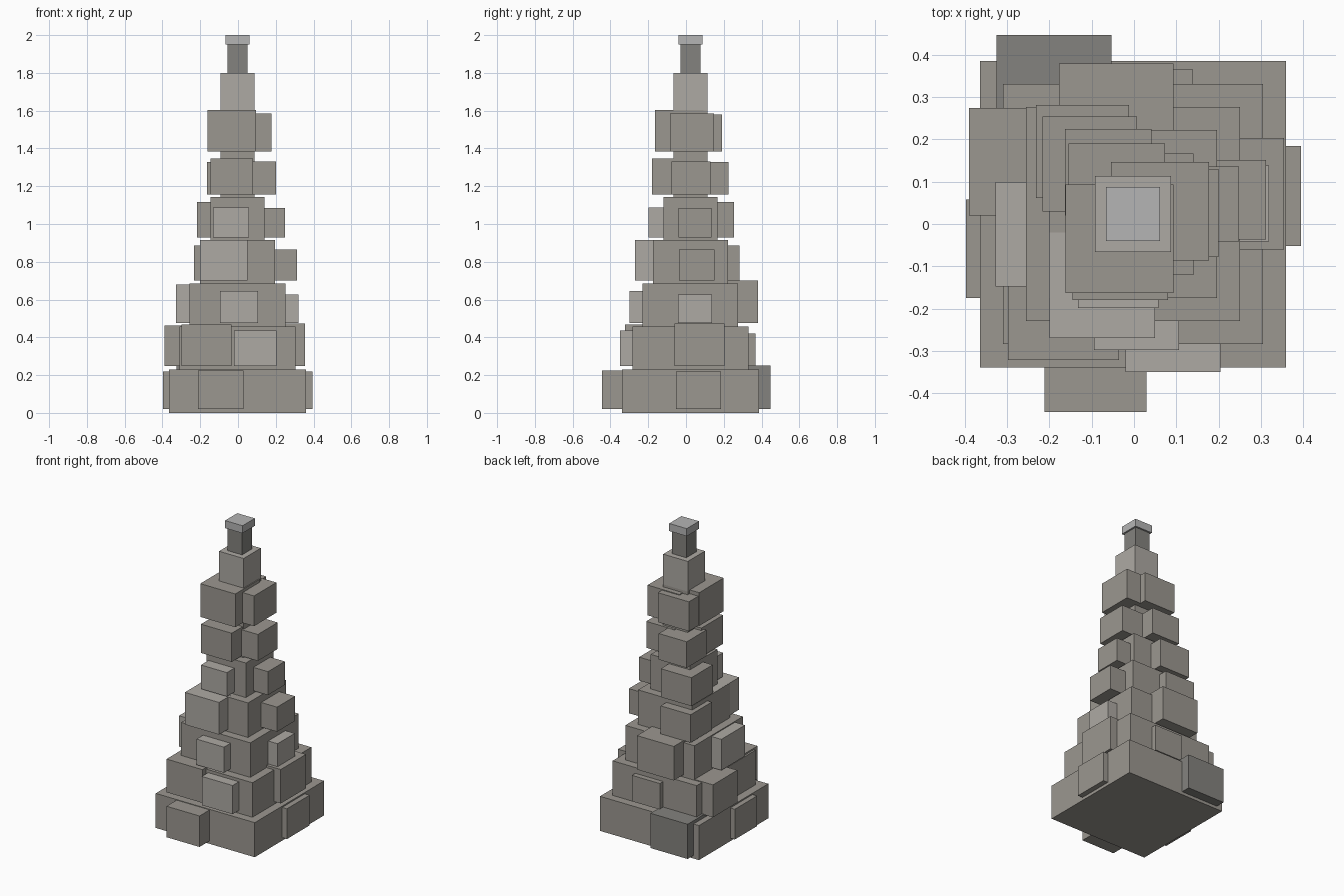
import bpy

# Stone tones
def tone(name, rgb):
    m = bpy.data.materials.new(name)
    m.diffuse_color = (*rgb, 1)
    return m

STONE = tone("stone", (0.33, 0.31, 0.28))
LIGHT = tone("light_stone", (0.42, 0.40, 0.37))
DARK = tone("dark_stone", (0.23, 0.225, 0.21))
CAP = tone("cap_stone", (0.46, 0.46, 0.46))


def box(name, x0, x1, y0, y1, z0, z1, mat=STONE):
    bpy.ops.mesh.primitive_cube_add(
        size=1, location=((x0 + x1) / 2, (y0 + y1) / 2, (z0 + z1) / 2))
    ob = bpy.context.object
    ob.name = name
    ob.scale = (x1 - x0, y1 - y0, z1 - z0)
    bpy.ops.object.transform_apply(location=False, rotation=False, scale=True)
    ob.data.materials.append(mat)


# Stepped core: each tier shrinks evenly towards the top
CX, CY, STEP = -0.0025, 0.0235, 0.2286


def core(name, half, z0, z1, mat=STONE):
    box(name, CX - half, CX + half, CY - half, CY + half, z0, z1, mat)


for i in range(5):
    core(f"core_tier_{i}", 0.3625 - 0.0547 * i, i * STEP, (i + 1) * STEP)
core("upper_column", 0.09, 5 * STEP, 1.6)
core("neck_block", 0.09, 1.6, 1.8, LIGHT)
core("chimney_shaft", 0.053, 1.8, 1.95, DARK)
core("chimney_cap", 0.064, 1.95, 2.0, CAP)

# Protruding stones: tier, side, min x, min y, width, height, tone
stones = [
    (0, "front", -0.212, -0.445, 0.242, 0.205, STONE),
    (0, "right", 0.158, -0.052, 0.237, 0.20, STONE),
    (0, "back", -0.325, 0.175, 0.272, 0.23, DARK),
    (0, "left", -0.398, -0.175, 0.233, 0.20, STONE),
    (1, "front_left", -0.298, -0.322, 0.263, 0.22, STONE),
    (1, "front_right", -0.02, -0.35, 0.225, 0.19, LIGHT),
    (1, "right", 0.091, -0.06, 0.264, 0.225, STONE),
    (1, "back", -0.065, 0.163, 0.204, 0.172, STONE),
    (1, "left", -0.39, 0.02, 0.255, 0.215, STONE),
    (2, "front", -0.095, -0.298, 0.201, 0.17, LIGHT),
    (2, "right", 0.139, -0.042, 0.18, 0.152, LIGHT),
    (2, "back", -0.177, 0.11, 0.27, 0.225, STONE),
    (2, "left", -0.328, -0.148, 0.247, 0.205, LIGHT),
    (3, "front", -0.20, -0.27, 0.25, 0.213, LIGHT),
    (3, "right", 0.123, -0.037, 0.189, 0.163, STONE),
    (3, "back_left", -0.232, 0.062, 0.22, 0.185, STONE),
    (4, "front", -0.132, -0.199, 0.19, 0.158, LIGHT),
    (4, "right", 0.071, -0.041, 0.177, 0.155, STONE),
    (4, "back_left", -0.217, 0.03, 0.224, 0.188, STONE),
    (5, "front", -0.145, -0.18, 0.225, 0.19, STONE),
    (5, "right", -0.008, -0.078, 0.208, 0.175, STONE),
    (5, "back_left", -0.163, 0.02, 0.205, 0.173, STONE),
    (6, "front", -0.162, -0.163, 0.256, 0.22, STONE),
    (6, "right", -0.055, -0.086, 0.233, 0.2, STONE),
    (6, "back", -0.155, -0.037, 0.228, 0.195, STONE),
]
for tier, side, x, y, w, h, mat in stones:
    z = tier * 0.2273 + 0.02
    box(f"stone_{tier}_{side}", x, x + w, y, y + w, z, z + h, mat)
